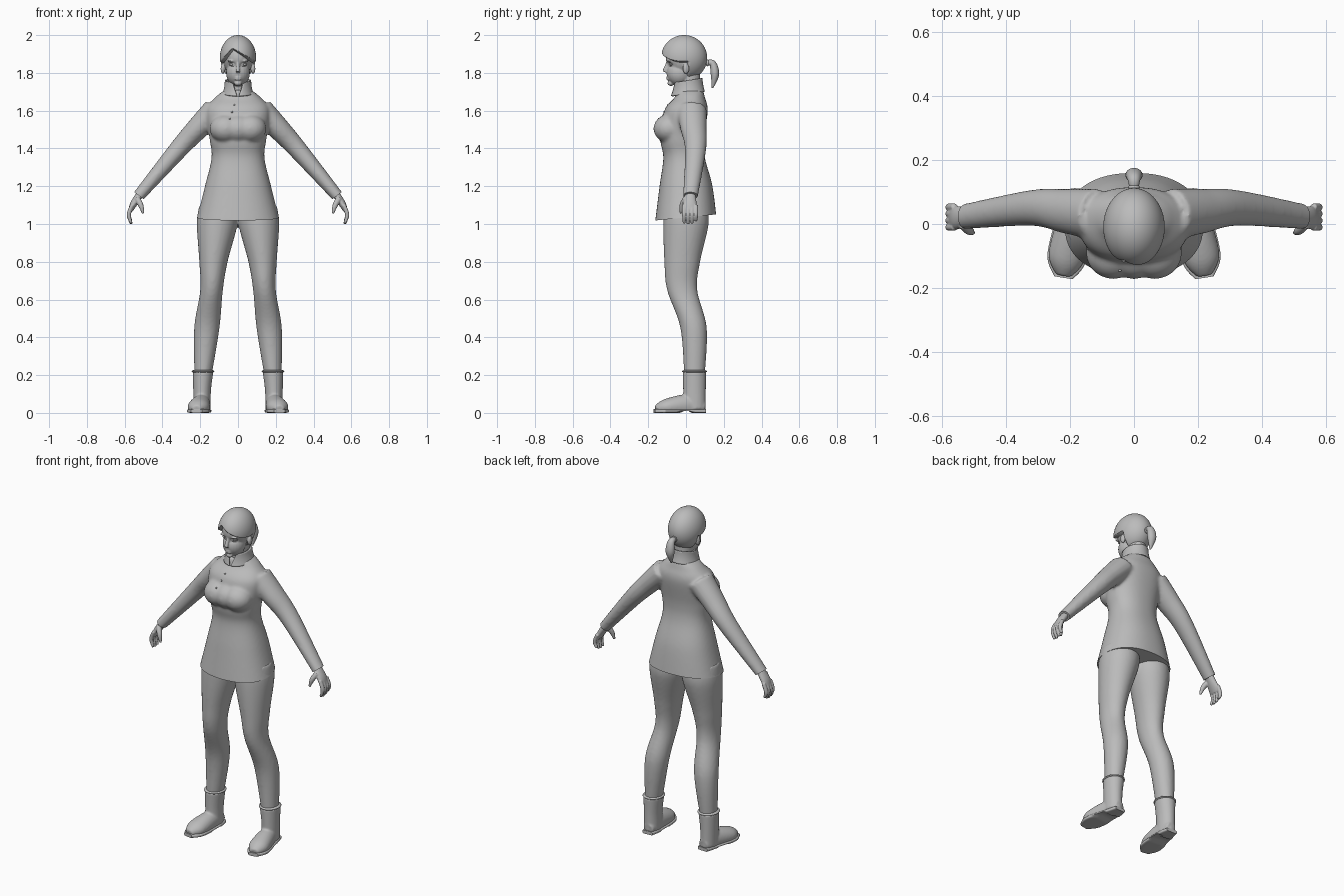
import bpy, bmesh
from math import sin, cos, pi, exp, radians
from mathutils import Vector, Matrix
from mathutils.bvhtree import BVHTree

if "Cube" in bpy.data.objects:
    bpy.data.objects.remove(bpy.data.objects["Cube"], do_unlink=True)

shade = 0.5
grey = bpy.data.materials.new("plain grey")
grey.use_nodes = True
grey.diffuse_color = (shade, shade, shade, 1)
grey.node_tree.nodes["Principled BSDF"].inputs["Base Color"].default_value = grey.diffuse_color

X_AXIS, Y_AXIS = Vector((1, 0, 0)), Vector((0, 1, 0))
SIDES = {"left": 1, "right": -1}


def spline(rings, steps=8):
    """Pass a smooth curve through the ring values."""
    points = [Vector(ring) for ring in rings]
    points = [points[0]] + points + [points[-1]]
    path = []
    for a, b, c, d in zip(points, points[1:], points[2:], points[3:]):
        for step in range(steps):
            t = step / steps
            path.append(b + (c - a) * t / 2 + (a * 2 - b * 5 + c * 4 - d) * t * t / 2
                        + (b * 3 - a - c * 3 + d) * t ** 3 / 2)
    return path + [points[-1]]


def tube(bm, rings, axis=None, side=1, power=2, count=32):
    """Skin rings (x, y, z, radius, radius); the rings lie level if no axis is given."""
    path = spline(rings)
    centres = [Vector((ring[0] * side, ring[1], ring[2])) for ring in path]
    loops = []
    for i, (centre, ring) in enumerate(zip(centres, path)):
        u, v = X_AXIS, Y_AXIS
        if axis:
            along = (centres[min(i + 1, len(path) - 1)] - centres[max(i - 1, 0)]).normalized()
            u = (axis - along * axis.dot(along)).normalized()
            v = along.cross(u)
        loop = []
        for k in range(count):
            ca, sa = cos(2 * pi * k / count), sin(2 * pi * k / count)
            bulge = (abs(ca) ** power + abs(sa) ** power) ** (-1 / power)
            loop.append(bm.verts.new(centre + (u * ring[3] * ca + v * ring[4] * sa) * bulge))
        loops.append(loop)
    for lower, upper in zip(loops, loops[1:]):
        for k in range(count):
            bm.faces.new((lower[k - 1], lower[k], upper[k], upper[k - 1]))
    bm.faces.new(loops[0])
    bm.faces.new(loops[-1])


def ball(bm, centre, radii, segments=24):
    matrix = Matrix.Translation(centre) @ Matrix.Diagonal((*radii, 1))
    bmesh.ops.create_uvsphere(bm, u_segments=segments, v_segments=segments, radius=1, matrix=matrix)


def finish(bm, name, voxel=0, relaxing=4, cuts=()):
    """Turn the mesh into an object, fusing its pieces and trimming it by planes."""
    bmesh.ops.recalc_face_normals(bm, faces=bm.faces)
    mesh = bpy.data.meshes.new(name)
    bm.to_mesh(mesh)
    bm.free()
    part = bpy.data.objects.new(name, mesh)
    bpy.context.collection.objects.link(part)
    if voxel:
        remesh = part.modifiers.new("fuse", "REMESH")
        remesh.mode = "VOXEL"
        remesh.voxel_size = voxel
        part.modifiers.new("relax", "SMOOTH").iterations = relaxing
        graph = bpy.context.evaluated_depsgraph_get()
        mesh = bpy.data.meshes.new_from_object(part.evaluated_get(graph))
        part.modifiers.clear()
        part.data = mesh
    for point, normal in cuts:
        bm = bmesh.new()
        bm.from_mesh(mesh)
        cut = bmesh.ops.bisect_plane(bm, geom=bm.verts[:] + bm.edges[:] + bm.faces[:],
                                     plane_co=point, plane_no=normal, clear_outer=True)
        edges = [e for e in cut["geom_cut"] if isinstance(e, bmesh.types.BMEdge)]
        bmesh.ops.holes_fill(bm, edges=edges, sides=0)
        bm.to_mesh(mesh)
        bm.free()
    mesh.materials.clear()
    mesh.materials.append(grey)
    mesh.polygons.foreach_set("use_smooth", [True] * len(mesh.polygons))
    mesh.set_sharp_from_angle(angle=radians(50))
    return part


# Jacket: body, bust and sleeves, trimmed at hem and wrists
bm = bmesh.new()
tube(bm, [(0, 0, 1, .225, .165), (0, 0, 1.2, .175, .14), (0, -.01, 1.35, .14, .11),
          (0, -.02, 1.45, .15, .115), (0, 0, 1.6, .17, .115), (0, .02, 1.67, .12, .08),
          (0, .02, 1.71, .07, .07)], power=2.3, count=48)
for x in (-.065, 0, .065):
    ball(bm, (x, -.09, 1.505), (.085, .082, .075))
cuts = [((0, 0, 1.035), (0, .1, -1))]
for side in SIDES.values():
    tube(bm, [(.12, .03, 1.6, .08, .07), (.21, .04, 1.51, .07, .06), (.32, .05, 1.39, .056, .05),
              (.55, .02, 1.12, .038, .03)], Y_AXIS, side)
    cuts.append(((side * .525, 0, 1.15), (side * .6, 0, -.8)))
jacket = finish(bm, "jacket", .009, 6, cuts)

# Jacket buttons, set on the chest surface
bm = bmesh.new()
bm.from_mesh(jacket.data)
chest = BVHTree.FromBMesh(bm)
bm.free()
bm = bmesh.new()
for i in range(3):
    spot = chest.ray_cast(Vector((-.02 - .012 * i, -1, 1.63 - .037 * i)), Y_AXIS)[0]
    ball(bm, spot, (.005, .004, .005))
finish(bm, "buttons")

# Standing collar with an open notch at the front
bm = bmesh.new()
rows, columns = 12, 48
for i in range(rows + 1):
    t = i / rows
    radius, gap = .07 + .012 * (1 - t) ** 2, .05 + .4 * t
    for k in range(columns + 1):
        a = gap + (2 * pi - 2 * gap) * k / columns - pi / 2
        bm.verts.new((radius * cos(a), .01 + (radius + .008) * sin(a),
                      1.69 + .07 * t + .012 * sin(a)))
bm.verts.ensure_lookup_table()
for i in range(rows):
    for k in range(columns):
        low = i * (columns + 1) + k
        high = low + columns + 1
        bm.faces.new([bm.verts[j] for j in (low, low + 1, high + 1, high)])
collar = finish(bm, "collar")
collar.modifiers.new("thickness", "SOLIDIFY").thickness = .009

# Trousers: both legs fused at the hips
bm = bmesh.new()
for side in SIDES.values():
    tube(bm, [(.105, 0, 1.1, .1, .11), (.11, 0, 1, .108, .12), (.13, -.02, .8, .075, .095),
              (.14, -.02, .65, .06, .08), (.165, .04, .45, .067, .07),
              (.185, .045, .2, .046, .055)], side=side)
finish(bm, "trousers", .009, 5)

# Boots, soles and hands
foot = [(.186, .1, .03, .03, .03), (.19, .03, .04, .045, .06),
        (.21, -.1, .03, .057, .046), (.22, -.16, .02, .025, .02)]
for label, side in SIDES.items():
    bm = bmesh.new()
    tube(bm, [(.185, .045, .22, .055, .063), (.19, .045, .12, .047, .06),
              (.19, .045, .02, .045, .06)], side=side)
    tube(bm, foot, X_AXIS, side)
    finish(bm, label + "_boot", .006, 4, [((0, 0, .012), (0, 0, -1))])

    bm = bmesh.new()
    ball(bm, (side * .185, .045, .22), (.06, .067, .012))
    finish(bm, label + "_boot_cuff")

    # Sole follows the foot outline, with a raised instep before the heel
    bm = bmesh.new()
    tube(bm, [(x, y * 1.05, .01, width + .004, .01) for x, y, z, width, height in foot],
         X_AXIS, side, power=5)
    for v in bm.verts:
        if v.co.z < .01 and abs(v.co.y) < .03:
            v.co.z = .009
    finish(bm, label + "_sole")

    # Palm, four curled fingers and thumb
    bm = bmesh.new()
    tube(bm, [(.51, .025, 1.17, .024, .02), (.55, .02, 1.11, .036, .019),
              (.57, .02, 1.07, .036, .012)], Y_AXIS, side)
    for i in range(4):
        y, tip = .021 * i - .01, 1 + .004 * (i - 1) ** 2
        tube(bm, [(.56, y, 1.1, .011, .011), (.578, y, 1.05, .011, .011),
                  (.565, y, tip, .007, .007)], Y_AXIS, side)
    tube(bm, [(.535, 0, 1.135, .016, .016), (.515, -.02, 1.1, .014, .014),
              (.502, -.028, 1.056, .006, .006)], Y_AXIS, side)
    finish(bm, label + "_hand", .0035, 2)

# Head with jaw, chin, lips, nose, neck, ears and brows
bm = bmesh.new()
ball(bm, (0, 0, 1.88), (.08, .107, .1))
ball(bm, (0, -.035, 1.8), (.063, .068, .07))
ball(bm, (0, -.08, 1.745), (.02, .018, .014))
for z in (1.766, 1.776):
    ball(bm, (0, -.092, z), (.02, .012, .005))
tube(bm, [(0, -.095, 1.86, .008, .008), (0, -.115, 1.805, .012, .011)], X_AXIS)
tube(bm, [(0, .02, 1.65, .052, .055), (0, .02, 1.82, .05, .055)])
for side in SIDES.values():
    ball(bm, (side * .08, 0, 1.822), (.012, .017, .028))
    ball(bm, (side * .033, -.09, 1.863), (.024, .012, .006))
head = finish(bm, "head", .004, 3)

# Eye sockets and eyes
for v in head.data.vertices:
    if v.co.y < -.05:
        reach = ((abs(v.co.x) - .033) / .02) ** 2 + ((v.co.z - 1.845) / .012) ** 2
        v.co.y += .01 * exp(-reach)
bm = bmesh.new()
for side in SIDES.values():
    ball(bm, (side * .033, -.077, 1.845), (.015, .011, .007))
finish(bm, "eyes")

# Hair cap, tucked inside the head below a side-swept hairline
bm = bmesh.new()
ball(bm, (0, -.01, 1.88), (.096, .122, .12), segments=128)
for v in bm.verts:
    parting = v.co.x + .03
    hairline = 1.925 - max(.55 * parting, -1.1 * parting)
    cover = max(v.co.z - hairline, v.co.y - .01) / .01 + .5
    cover = min(max(cover, 0), 1)
    tuck = .75 + .25 * cover
    v.co.x *= tuck
    v.co.y *= tuck
finish(bm, "hair")

# Ponytail and its tie
bm = bmesh.new()
tube(bm, [(0, .1, 1.85, .012, .012), (0, .14, 1.85, .02, .018), (0, .153, 1.79, .026, .022),
          (0, .14, 1.72, .004, .004)], X_AXIS)
finish(bm, "ponytail")
bm = bmesh.new()
ball(bm, (0, .115, 1.853), (.018, .01, .018))
finish(bm, "hair_tie")
